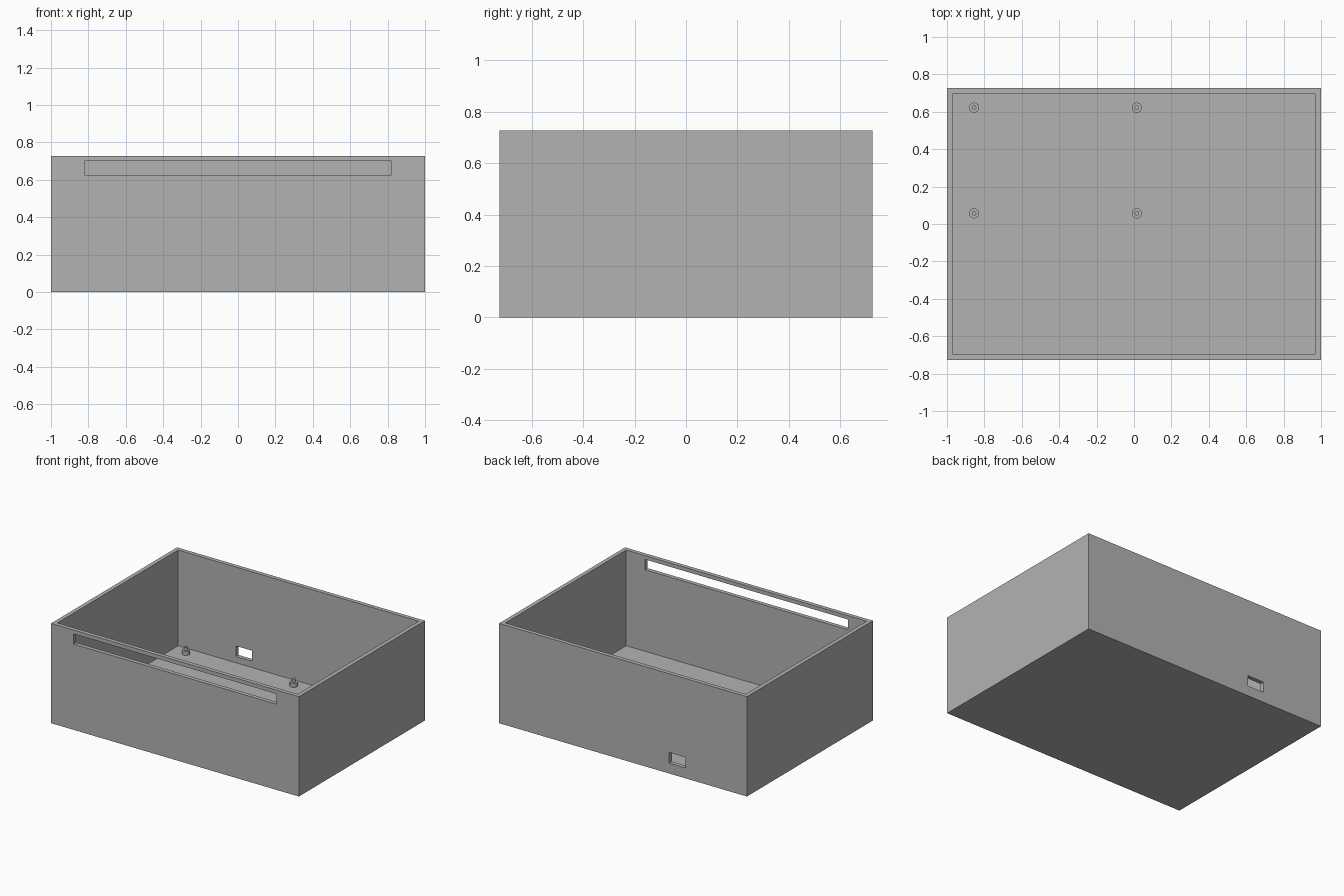
import bpy

if "Cube" in bpy.data.objects:
    bpy.data.objects.remove(bpy.data.objects["Cube"], do_unlink=True)

HALF_X, HALF_Y, HEIGHT, WALL = 1.0, 0.726, 0.728, 0.03
FLOOR = 0.03

grey = bpy.data.materials.new("plain grey")
grey.use_nodes = True
colour = (0.45, 0.45, 0.45, 1)
grey.diffuse_color = colour
grey.node_tree.nodes["Principled BSDF"].inputs["Base Color"].default_value = colour


def box(name, low, high):
    """Box between two opposite corners."""
    centre = [(a + b) / 2 for a, b in zip(low, high)]
    bpy.ops.mesh.primitive_cube_add(size=1, location=centre)
    ob = bpy.context.object
    ob.name = name
    ob.scale = [b - a for a, b in zip(low, high)]
    bpy.ops.object.transform_apply(location=True, rotation=False, scale=True)
    ob.data.materials.append(grey)
    return ob


def cut(target, cutter):
    """Subtract the cutter from the target, then discard it."""
    cutter.hide_render = True
    mod = target.modifiers.new("cut", "BOOLEAN")
    mod.operation = "DIFFERENCE"
    mod.solver = "EXACT"
    mod.object = cutter
    bpy.context.view_layer.objects.active = target
    bpy.ops.object.modifier_apply(modifier=mod.name)
    bpy.data.objects.remove(cutter, do_unlink=True)


def cylinder(name, x, y, bottom, top, radius):
    bpy.ops.mesh.primitive_cylinder_add(
        vertices=32, radius=radius, depth=top - bottom,
        location=(x, y, (bottom + top) / 2))
    ob = bpy.context.object
    ob.name = name
    ob.data.materials.append(grey)
    bpy.ops.object.shade_smooth_by_angle()


# Open-topped case
case = box("case", (-HALF_X, -HALF_Y, 0), (HALF_X, HALF_Y, HEIGHT))
cut(case, box("cavity_cutter",
              (-HALF_X + WALL, -HALF_Y + WALL, FLOOR),
              (HALF_X - WALL, HALF_Y - WALL, HEIGHT + 0.1)))

# Long slot in the front wall
cut(case, box("slot_cutter",
              (-0.82, -HALF_Y - 0.1, 0.625), (0.82, -HALF_Y + 0.1, 0.7)))

# Small port in the back wall
cut(case, box("port_cutter",
              (-0.505, HALF_Y - 0.1, 0.076), (-0.373, HALF_Y + 0.1, 0.153)))

# Mounting posts with locating pins
for side, x in (("right", -0.855), ("middle", 0.015)):
    for row, y in (("back", 0.622), ("centre", 0.057)):
        cylinder(f"{row}_{side}_post", x, y, FLOOR - 0.005, FLOOR + 0.03, 0.027)
        cylinder(f"{row}_{side}_pin", x, y, FLOOR + 0.02, FLOOR + 0.053, 0.012)
